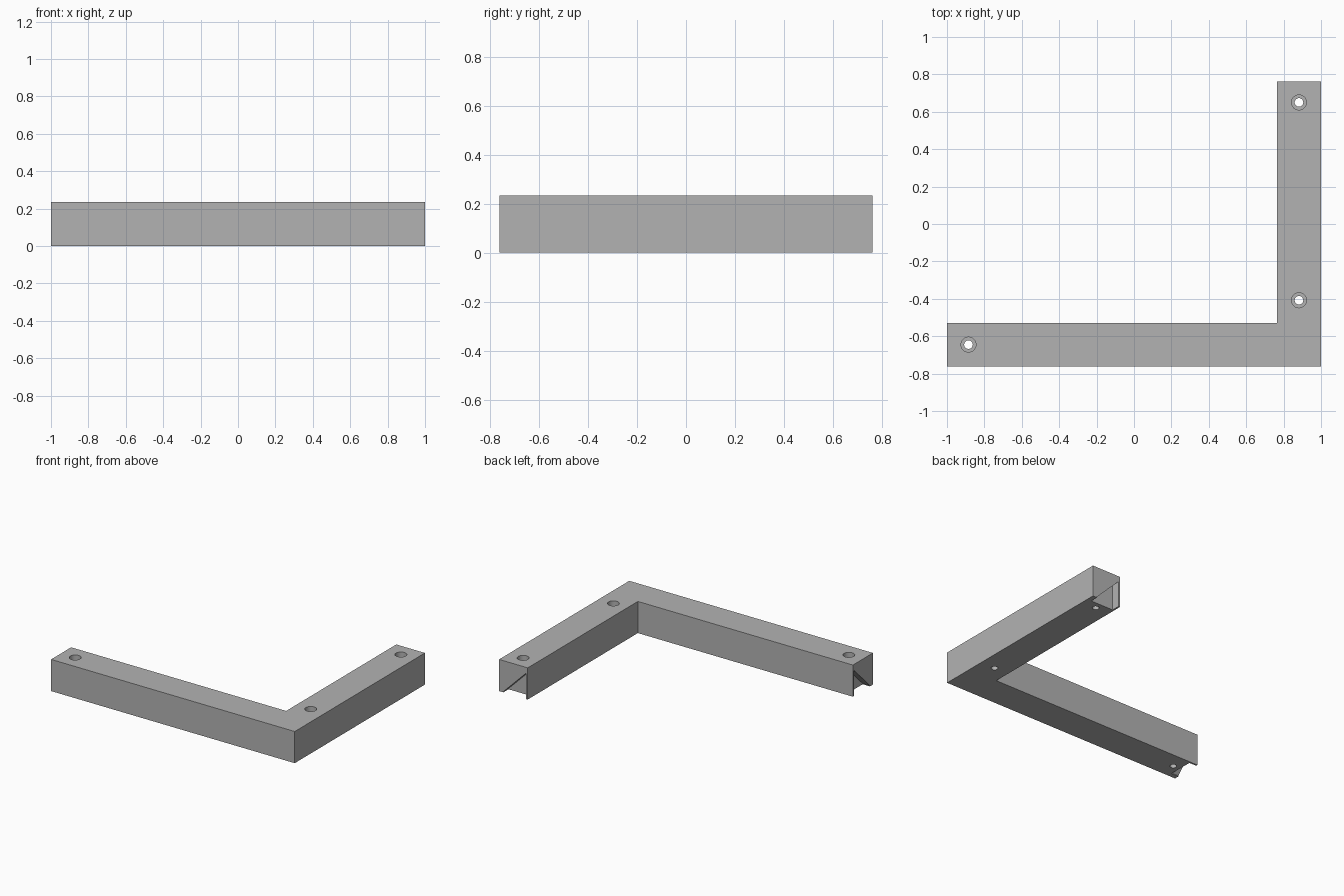
import bpy, bmesh, math
from mathutils import Vector

if "Cube" in bpy.data.objects:
    bpy.data.objects.remove(bpy.data.objects["Cube"])

W, H = 0.235, 0.235          # bar width and height
X0, X1, Y0, Y1 = -1.0, 1.0, -0.763, 0.763
HOLES = [(-0.885, -0.645), (0.882, -0.408), (0.882, 0.65)]
NOTCH = 0.06                 # depth of the end notches

grey = bpy.data.materials.new("grey")
grey.diffuse_color = (0.45, 0.45, 0.45, 1)
grey.use_nodes = True
grey.node_tree.nodes["Principled BSDF"].inputs["Base Color"].default_value = grey.diffuse_color


def prism(name, points, offset):
    """Extrude a flat polygon by an offset vector."""
    bm = bmesh.new()
    bottom = [bm.verts.new(p) for p in points]
    top = [bm.verts.new(Vector(p) + Vector(offset)) for p in points]
    n = len(points)
    bm.faces.new(bottom)
    bm.faces.new(top)
    for i in range(n):
        bm.faces.new((bottom[i], bottom[(i + 1) % n], top[(i + 1) % n], top[i]))
    bmesh.ops.recalc_face_normals(bm, faces=bm.faces)
    mesh = bpy.data.meshes.new(name)
    bm.to_mesh(mesh)
    bm.free()
    mesh.materials.append(grey)
    obj = bpy.data.objects.new(name, mesh)
    bpy.context.collection.objects.link(obj)
    return obj


def disc(x, y, z, r, n=32):
    return [(x + r * math.cos(2 * math.pi * i / n),
             y + r * math.sin(2 * math.pi * i / n), z) for i in range(n)]


# L-shaped bar
bar = prism("corner_bracket", [(X0, Y0, 0), (X1, Y0, 0), (X1, Y1, 0),
                               (X1 - W, Y1, 0), (X1 - W, Y0 + W, 0),
                               (X0, Y0 + W, 0)], (0, 0, H))

# Cutters: screw holes with counterbores
cutters = []
for x, y in HOLES:
    cutters.append(prism("screw_hole_cutter", disc(x, y, -0.1, 0.023), (0, 0, 0.5)))
    cutters.append(prism("counterbore_cutter", disc(x, y, H - 0.12, 0.04), (0, 0, 0.3)))

# Cutters: triangular notch at each arm end, thin wall on the inner side
section = [(0.013, -0.02), (0.013, 0.192), (0.2, 0.005), (0.2, -0.02)]
cutters.append(prism("notch_cutter_long_arm",
                     [(X0 - 0.1, Y0 + W - s, z) for s, z in section],
                     (0.1 + NOTCH, 0, 0)))
cutters.append(prism("notch_cutter_short_arm",
                     [(X1 - W + s, Y1 + 0.1, z) for s, z in section],
                     (0, -0.1 - NOTCH, 0)))

# Cut everything out of the bar, then drop the cutters
for c in cutters:
    mod = bar.modifiers.new(c.name, 'BOOLEAN')
    mod.operation = 'DIFFERENCE'
    mod.solver = 'EXACT'
    mod.object = c
    c.hide_render = True
bpy.context.view_layer.objects.active = bar
bar.select_set(True)
for mod in list(bar.modifiers):
    bpy.ops.object.modifier_apply(modifier=mod.name)
for c in cutters:
    bpy.data.objects.remove(c)

bpy.ops.object.select_all(action='DESELECT')
bar.select_set(True)
bpy.ops.object.shade_smooth_by_angle(angle=math.radians(30))
